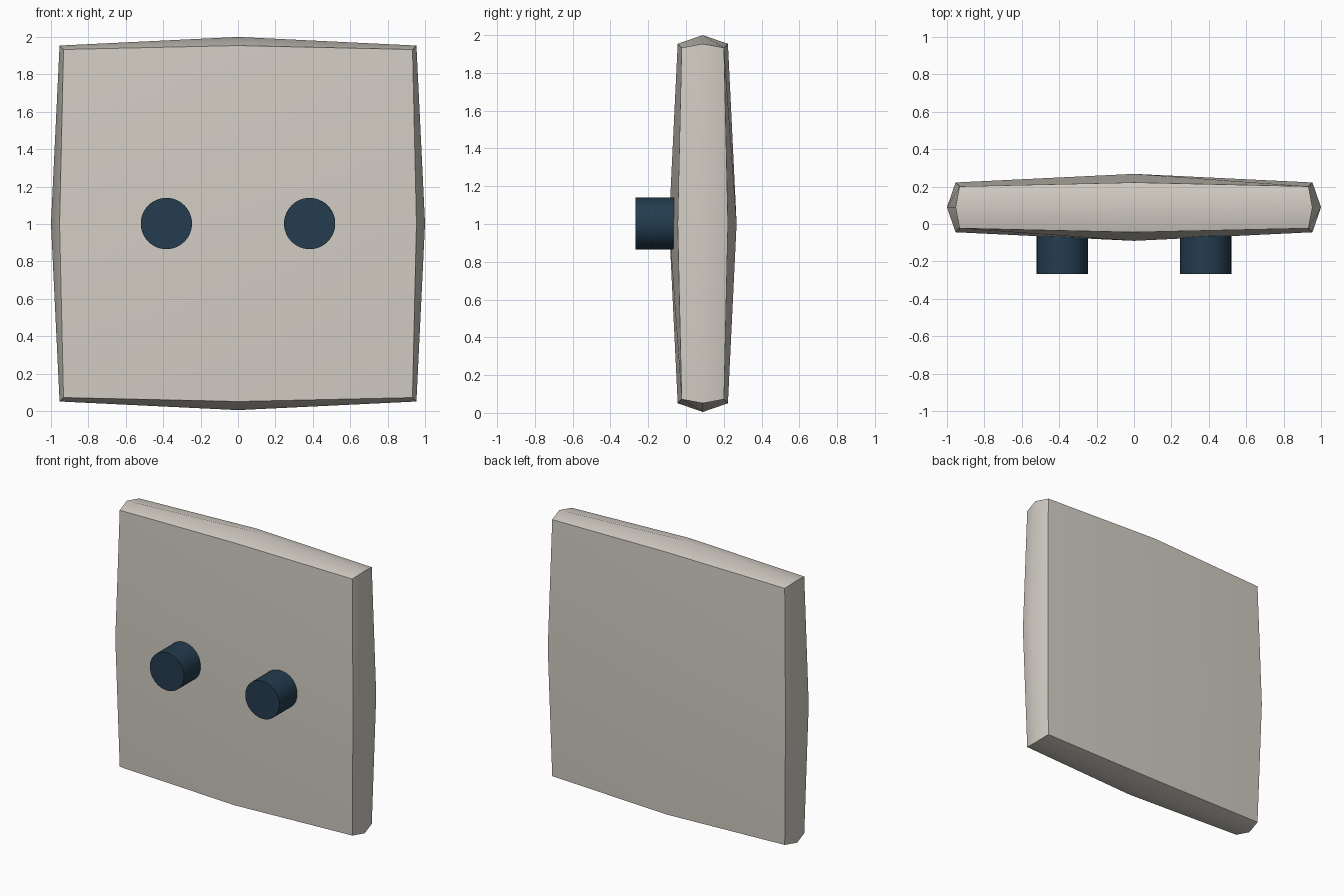
import bpy, bmesh, math
from mathutils import Matrix

if "Cube" in bpy.data.objects:
    bpy.data.objects.remove(bpy.data.objects["Cube"])


def material(name, rgb):
    m = bpy.data.materials.new(name)
    m.diffuse_color = (*rgb, 1)
    m.use_nodes = True
    m.node_tree.nodes["Principled BSDF"].inputs["Base Color"].default_value = m.diffuse_color
    return m


def add_object(name, bm, mat):
    bmesh.ops.recalc_face_normals(bm, faces=bm.faces)
    mesh = bpy.data.meshes.new(name)
    bm.to_mesh(mesh)
    bm.free()
    mesh.materials.append(mat)
    ob = bpy.data.objects.new(name, mesh)
    bpy.context.collection.objects.link(ob)
    bpy.ops.object.select_all(action='DESELECT')
    ob.select_set(True)
    bpy.context.view_layer.objects.active = ob
    bpy.ops.object.shade_smooth_by_angle(angle=math.radians(50))
    return ob


ivory = material("warm_ivory", (0.65, 0.615, 0.555))
navy = material("dark_navy", (0.0176, 0.0452, 0.0762))

# Pillowed plate: a once-subdivided cube whose edge and face midpoints bulge out
CENTER = (0, 0.089, 1.0025)
HALF = (1.0, 0.179, 0.9975)
INSET = {1: 0.0, 2: 0.046, 3: 0.067}   # face centres, edge midpoints, corners
bm = bmesh.new()
bmesh.ops.create_cube(bm, size=2)
bmesh.ops.subdivide_edges(bm, edges=bm.edges[:], cuts=1, use_grid_fill=True)
for v in bm.verts:
    signs = [round(c) for c in v.co]
    inset = INSET[sum(abs(s) for s in signs)]
    v.co = [c + s * (h - inset) for c, s, h in zip(CENTER, signs, HALF)]
add_object("plate", bm, ivory)

# Two round pegs on the front face
Y_FRONT, Y_BACK = -0.268, -0.05
for side, label in ((-1, "left"), (1, "right")):
    bm = bmesh.new()
    place = (Matrix.Translation((side * 0.383, (Y_FRONT + Y_BACK) / 2, 1.0025))
             @ Matrix.Rotation(math.pi / 2, 4, 'X'))
    bmesh.ops.create_cone(bm, cap_ends=True, segments=48, radius1=0.137,
                          radius2=0.137, depth=Y_BACK - Y_FRONT, matrix=place)
    add_object(label + "_peg", bm, navy)
